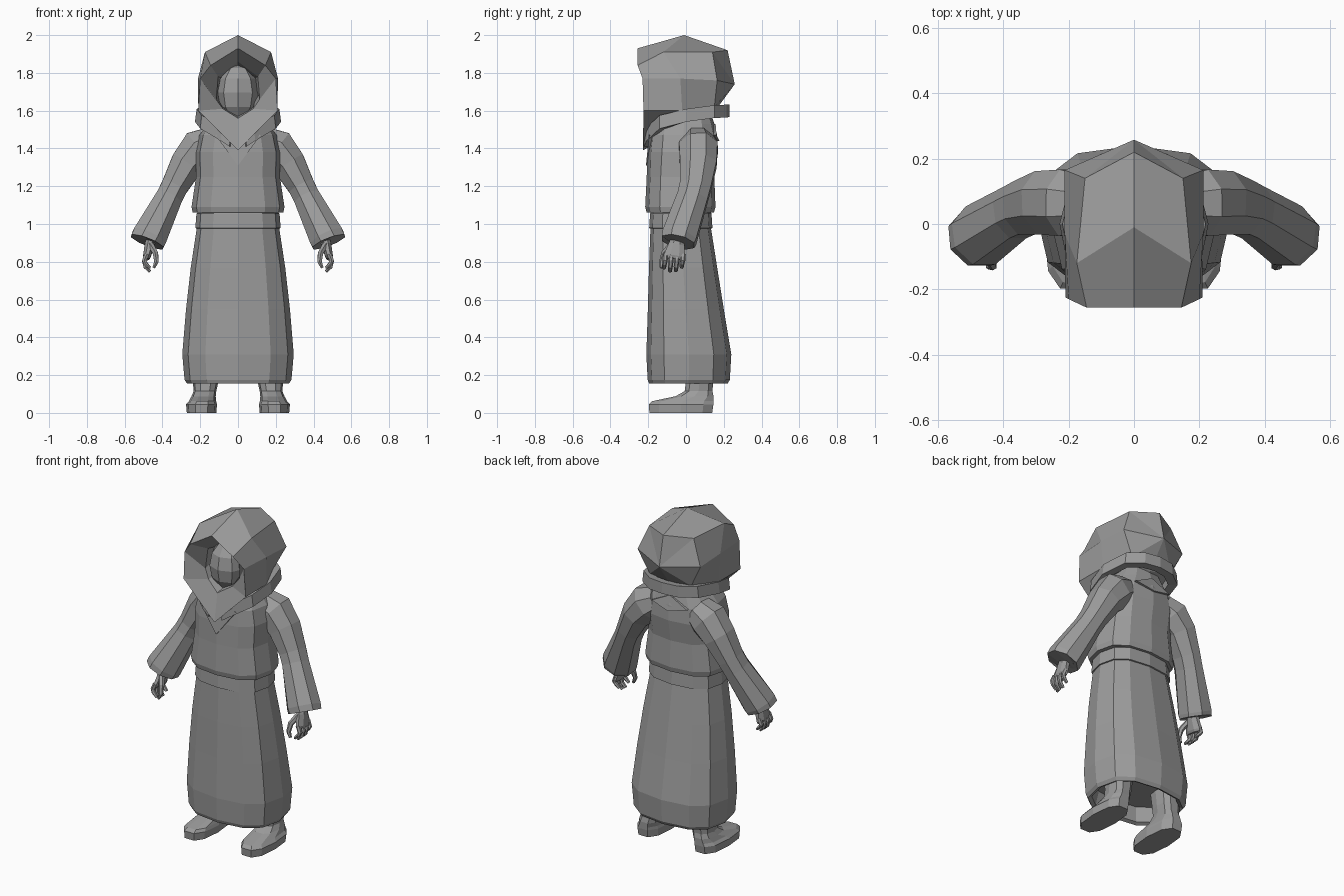
import bpy, bmesh, math
from mathutils import Vector

cloth = bpy.data.materials.new("grey cloth")
cloth.diffuse_color = (0.33, 0.33, 0.33, 1)


def loft(name, rings, cap_start=True, cap_end=True):
    """Skin a row of closed rings that share a point count."""
    bm = bmesh.new()
    rows = [[bm.verts.new(p) for p in ring] for ring in rings]
    n = len(rows[0])
    for a, b in zip(rows, rows[1:]):
        for i in range(n):
            j = (i + 1) % n
            bm.faces.new((a[i], a[j], b[j], b[i]))
    if cap_start:
        bm.faces.new(rows[0])
    if cap_end:
        bm.faces.new(rows[-1])
    bmesh.ops.remove_doubles(bm, verts=bm.verts, dist=0.0005)
    bmesh.ops.recalc_face_normals(bm, faces=bm.faces)
    mesh = bpy.data.meshes.new(name)
    bm.to_mesh(mesh)
    bm.free()
    mesh.materials.append(cloth)
    ob = bpy.data.objects.new(name, mesh)
    bpy.context.collection.objects.link(ob)
    return ob


def oval(z, rx, y0, y1, cx=0, n=12, e=2.6, tilt=0):
    """Level rounded-box ring spanning y0..y1."""
    def sp(v):
        return math.copysign(abs(v) ** (2 / e), v)
    ring = []
    for i in range(n):
        a = 2 * math.pi * i / n
        y = (y0 + y1) / 2 + (y1 - y0) / 2 * sp(math.sin(a))
        ring.append((cx + rx * sp(math.cos(a)), y, z + tilt * y))
    return ring


def tube(name, path, n=8, front=(0, 1, 0)):
    """Loft along (point, half width, half depth) stations."""
    pts = [Vector(p[0]) for p in path]
    rings = []
    for i, (p, w, d) in enumerate(path):
        t = (pts[min(i + 1, len(pts) - 1)] - pts[max(i - 1, 0)]).normalized()
        u = t.cross(Vector(front)).normalized()
        v = u.cross(t)
        rings.append([pts[i] + u * w * math.cos(a) + v * d * math.sin(a)
                      for a in (2 * math.pi * (k + 0.5) / n for k in range(n))])
    return loft(name, rings)


def mirrored(half):
    """Close a half outline that starts and ends on the centre plane."""
    return half + [(-x, y, z) for x, y, z in reversed(half[1:-1])]


def both_sides(ob):
    m = ob.modifiers.new("mirror", 'MIRROR')
    m.use_mirror_merge = False


# Skirt with a hem that turns inward
loft("skirt", [oval(0.25, 0.23, -0.16, 0.18), oval(0.165, 0.25, -0.175, 0.2),
               oval(0.155, 0.27, -0.195, 0.22), oval(0.175, 0.283, -0.203, 0.232),
               oval(0.31, 0.295, -0.21, 0.24), oval(0.55, 0.275, -0.202, 0.2),
               oval(0.77, 0.25, -0.196, 0.165), oval(0.98, 0.218, -0.188, 0.132)])

# Belt
loft("belt", [oval(0.975, 0.21, -0.18, 0.13), oval(0.978, 0.226, -0.195, 0.14),
              oval(1.055, 0.22, -0.19, 0.135), oval(1.07, 0.2, -0.18, 0.125)])

# Tunic
loft("tunic", [oval(1.06, 0.215, -0.185, 0.13), oval(1.06, 0.24, -0.208, 0.148),
               oval(1.09, 0.246, -0.216, 0.156), oval(1.25, 0.222, -0.208, 0.15),
               oval(1.38, 0.225, -0.205, 0.17), oval(1.47, 0.205, -0.195, 0.165),
               oval(1.53, 0.16, -0.17, 0.15), oval(1.62, 0.11, -0.12, 0.12)])

# Hood: inner recess, face opening, front rim, crown, back, rear point
back = (0, 0.258, 1.74)
hood = [
    [(0, -0.04, 1.8), (0.08, -0.04, 1.77), (0.1, -0.04, 1.7), (0.08, -0.05, 1.63), (0, -0.08, 1.58)],
    [(0, -0.14, 1.86), (0.105, -0.14, 1.78), (0.115, -0.15, 1.66), (0.08, -0.17, 1.61), (0, -0.2, 1.56)],
    [(0, -0.256, 1.93), (0.145, -0.256, 1.84), (0.2, -0.23, 1.77), (0.21, -0.225, 1.6), (0, -0.228, 1.39)],
    [(0, -0.01, 2.0), (0.175, -0.12, 1.91), (0.212, -0.03, 1.77), (0.208, -0.02, 1.6), (0, -0.1, 1.46)],
    [(0, 0.22, 1.92), (0.15, 0.14, 1.91), (0.212, 0.165, 1.76), (0.14, 0.15, 1.62), (0, 0.14, 1.58)],
    [back] * 5]
loft("hood", [mirrored(h) for h in hood], cap_end=False)

# Face
face_rings = []
for k in range(7):
    a = math.pi * (k + 0.01) / 6.02
    r = math.sin(a)
    face_rings.append(oval(1.695 - 0.15 * math.cos(a), 0.108 * r, -0.09 - 0.105 * r,
                           -0.09 + 0.09 * r, n=8, e=2))
loft("face", face_rings)

# Collar band, open at the front with a point on either side
collar = []
for x, y, z, s in [(0.045, -0.222, 1.42, 0.01), (0.09, -0.21, 1.475, 0.035),
                   (0.2, -0.14, 1.54, 0.035), (0.228, 0.0, 1.575, 0.034),
                   (0.19, 0.15, 1.595, 0.034), (0.1, 0.215, 1.598, 0.034),
                   (0, 0.23, 1.6, 0.034)]:
    inner = 0.78
    collar.append([(x, y, z - s), (x * 0.96, y, z + s),
                   (x * inner, y * inner, z + s * 0.8), (x * inner, y * inner, z - s)])
collar += [[(-x, y, z) for x, y, z in r] for r in reversed(collar[:-1])]
loft("collar", collar)

# Pointed flaps below the neck, front and rear
for name, y, tip, sign in (("front_flap", -0.2, 1.31, -1), ("back_flap", 0.165, 1.44, 1)):
    outline = [(0.12, y * 0.98, 1.47), (0, y + sign * 0.012, tip), (-0.12, y * 0.98, 1.47),
               (0, y * 0.95, 1.53)]
    loft(name, [outline, [(px, py - sign * 0.05, pz) for px, py, pz in outline]])

# Sleeves flaring to wide cuffs
both_sides(tube("sleeve", [
    ((0.13, 0.06, 1.44), 0.085, 0.09), ((0.2, 0.065, 1.4), 0.115, 0.11),
    ((0.27, 0.065, 1.32), 0.095, 0.105), ((0.335, 0.05, 1.2), 0.077, 0.09),
    ((0.365, 0.035, 1.14), 0.076, 0.088), ((0.47, -0.035, 0.93), 0.1, 0.1),
    ((0.481, -0.042, 0.905), 0.098, 0.095), ((0.478, -0.04, 0.91), 0.075, 0.07),
    ((0.465, -0.03, 0.94), 0.065, 0.06)]))

# Hands: palm, four curled fingers, thumb
both_sides(tube("palm", [((0.455, -0.035, 0.95), 0.028, 0.035), ((0.468, -0.05, 0.89), 0.028, 0.045),
                         ((0.482, -0.06, 0.83), 0.022, 0.062), ((0.484, -0.062, 0.815), 0.015, 0.058)]))
for k, tip in enumerate((0.765, 0.748, 0.75, 0.768)):
    y = -0.108 + 0.031 * k
    both_sides(tube("finger_%d" % (k + 1), [
        ((0.483, y, 0.84), 0.014, 0.014), ((0.497, y - 0.003, 0.805), 0.013, 0.014),
        ((0.49, y - 0.006, tip + 0.025), 0.012, 0.013), ((0.466, y - 0.008, tip), 0.008, 0.01)], n=6))
both_sides(tube("thumb", [((0.462, -0.075, 0.89), 0.018, 0.02), ((0.437, -0.115, 0.845), 0.016, 0.017),
                          ((0.432, -0.128, 0.8), 0.013, 0.014), ((0.446, -0.13, 0.768), 0.008, 0.009)], n=6))

# Boots with ankles running up inside the skirt
both_sides(loft("boot", [
    oval(0, 0.078, -0.2, 0.145, 0.193, 10), oval(0.045, 0.082, -0.204, 0.152, 0.193, 10),
    oval(0.062, 0.072, -0.185, 0.152, 0.188, 10), oval(0.088, 0.064, -0.06, 0.15, 0.182, 10),
    oval(0.115, 0.06, -0.01, 0.143, 0.175, 10), oval(0.155, 0.066, -0.005, 0.146, 0.172, 10),
    oval(0.3, 0.07, -0.02, 0.15, 0.165, 10)]))
